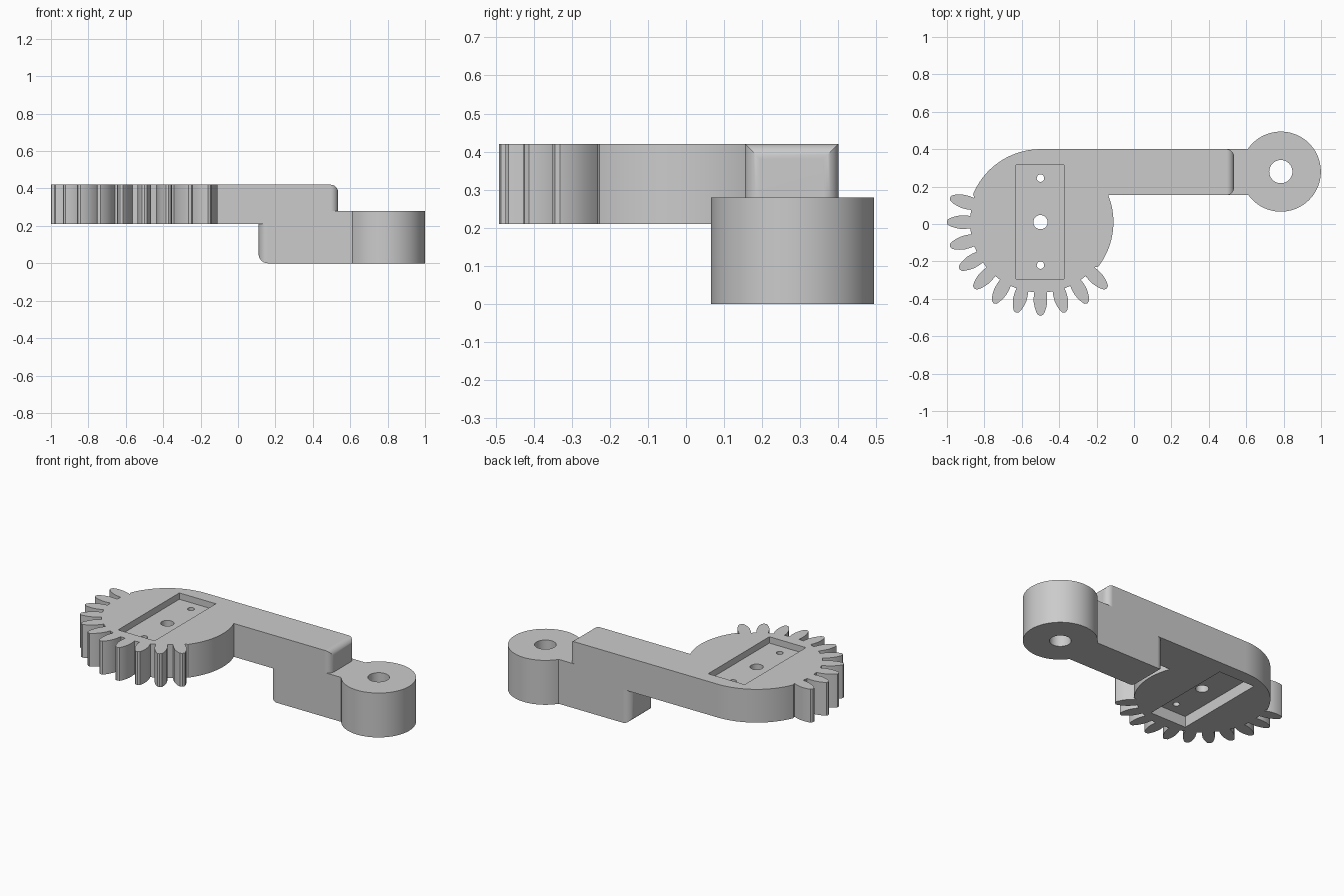
import bpy, bmesh
from math import cos, sin, pi, radians
from mathutils import Vector

if "Cube" in bpy.data.objects:
    bpy.data.objects.remove(bpy.data.objects["Cube"], do_unlink=True)

grey = bpy.data.materials.new("plain_grey")
grey.use_nodes = True
grey.diffuse_color = (0.6, 0.6, 0.6, 1)
grey.node_tree.nodes["Principled BSDF"].inputs["Base Color"].default_value = (0.6, 0.6, 0.6, 1)

HUB = Vector((-0.5, 0.01))
BOSS = Vector((0.785, 0.28))
ARM_Y = (0.155, 0.40)


def finish(name, bm):
    bmesh.ops.recalc_face_normals(bm, faces=bm.faces)
    mesh = bpy.data.meshes.new(name)
    bm.to_mesh(mesh)
    bm.free()
    mesh.materials.append(grey)
    ob = bpy.data.objects.new(name, mesh)
    bpy.context.collection.objects.link(ob)
    return ob


def prism(name, outline, z0, z1):
    bm = bmesh.new()
    rings = [[bm.verts.new((p[0], p[1], z)) for p in outline] for z in (z0, z1)]
    n = len(outline)
    for ring in rings:
        bm.faces.new(ring)
    for i in range(n):
        j = (i + 1) % n
        bm.faces.new((rings[0][i], rings[0][j], rings[1][j], rings[1][i]))
    return finish(name, bm)


def circle(centre, radius, n):
    return [centre + radius * Vector((cos(2 * pi * i / n), sin(2 * pi * i / n))) for i in range(n)]


def rounded_bar(name, x0, x1, z_flat, z_round, r, steps=10):
    """Square bar whose far end is rounded on its sides and one z edge."""
    bm = bmesh.new()
    dx = 1 if x1 > x0 else -1
    dz = 1 if z_round > z_flat else -1
    sections = [(x0, 0)]
    for i in range(steps + 1):
        t = pi / 2 * i / steps
        sections.append((x1 - dx * r * (1 - sin(t)), r * (1 - cos(t))))
    rings = []
    for x, inset in sections:
        ya, yb, z = ARM_Y[0] + inset, ARM_Y[1] - inset, z_round - dz * inset
        rings.append([bm.verts.new((x, *p)) for p in ((ya, z_flat), (yb, z_flat), (yb, z), (ya, z))])
    bm.faces.new(rings[0])
    bm.faces.new(rings[-1])
    for a, b in zip(rings, rings[1:]):
        for i in range(4):
            j = (i + 1) % 4
            bm.faces.new((a[i], a[j], b[j], b[i]))
    return finish(name, bm)


def combine(target, other, operation):
    mod = target.modifiers.new(operation.lower(), "BOOLEAN")
    mod.operation, mod.object, mod.solver = operation, other, "EXACT"
    bpy.context.view_layer.objects.active = target
    bpy.ops.object.modifier_apply(modifier=mod.name)
    bpy.data.objects.remove(other, do_unlink=True)


# Partial gear: plain arc, then eleven teeth
outline = []
for i in range(131):
    a = radians(-37.5 + 1.5 * i)
    outline.append(HUB + 0.39 * Vector((cos(a), sin(a))))
flank = [(0.375, 0.033), (0.40, 0.036), (0.43, 0.036), (0.455, 0.031), (0.48, 0.023), (0.496, 0.014)]
tooth = [(r, -w) for r, w in flank] + [(0.501, 0)] + [(r, w) for r, w in reversed(flank)]
for k in range(11):
    a = radians(165 + 15 * k)
    out, side = Vector((cos(a), sin(a))), Vector((-sin(a), cos(a)))
    outline += [HUB + r * out + w * side for r, w in tooth]
body = prism("gear_arm", outline, 0.21, 0.42)

# Upper arm, lower link and round boss
combine(body, rounded_bar("upper_arm", HUB.x, 0.535, 0.21, 0.42, 0.04), "UNION")
combine(body, rounded_bar("lower_link", 0.70, 0.11, 0.28, 0, 0.05), "UNION")
combine(body, prism("end_boss", circle(BOSS, 0.214, 96), 0, 0.28), "UNION")

# Rectangular pockets above and below the thin web
pocket = [(-0.63, -0.295), (-0.375, -0.295), (-0.375, 0.315), (-0.63, 0.315)]
for z0, z1 in ((0.38, 0.5), (0.1, 0.28)):
    combine(body, prism("pocket_cutter", pocket, z0, z1), "DIFFERENCE")

# Shaft, screw and boss holes
for centre, radius in ((HUB, 0.038), (Vector((-0.5, 0.245)), 0.02),
                       (Vector((-0.5, -0.22)), 0.02), (BOSS, 0.062)):
    combine(body, prism("hole_cutter", circle(centre, radius, 48), -0.1, 0.6), "DIFFERENCE")

# Smooth curves with crisp edges
bpy.ops.object.select_all(action="DESELECT")
body.select_set(True)
bpy.context.view_layer.objects.active = body
bpy.ops.object.shade_smooth_by_angle(angle=radians(30))
weighted = body.modifiers.new("weighted_normals", "WEIGHTED_NORMAL")
weighted.keep_sharp = True
